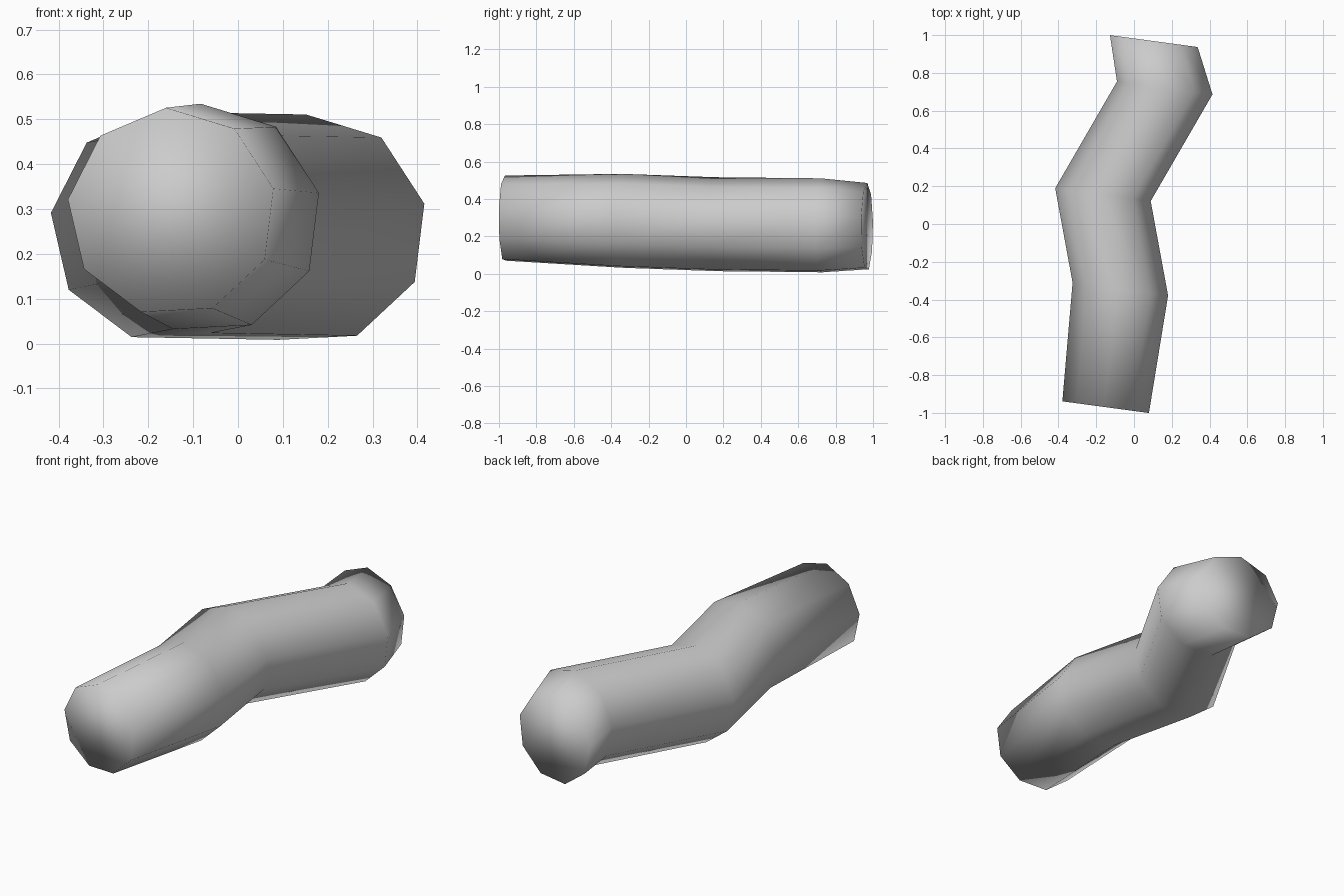
import bpy
import bmesh
from math import cos, sin, radians

cube = bpy.data.objects.get("Cube")
if cube:
    bpy.data.objects.remove(cube, do_unlink=True)

SIDES = 9
START = radians(13)      # angle of the first corner of each ring
SKEW = -0.135            # the rings lean in plan: y shifts with x

# Ring centres (x, y, z) and radius along the bent tube, front to back
RINGS = [
    (-0.148, -0.970, 0.293, 0.233),
    (-0.070, -0.345, 0.278, 0.257),
    (-0.162, 0.155, 0.260, 0.257),
    (0.165, 0.720, 0.254, 0.257),
    (0.107, 0.968, 0.250, 0.236),
]

# Plain grey material
grey = bpy.data.materials.new("plain_grey")
grey.use_nodes = True
colour = (0.6, 0.6, 0.6, 1)
grey.diffuse_color = colour
shader = next(n for n in grey.node_tree.nodes if n.type == "BSDF_PRINCIPLED")
shader.inputs["Base Color"].default_value = colour


def add_ring(bm, x, y, z, radius):
    verts = []
    for i in range(SIDES):
        a = START + radians(360) * i / SIDES
        dx = radius * cos(a)
        verts.append(bm.verts.new((x + dx, y + SKEW * dx, z + radius * sin(a))))
    return verts


# Bent tube: bridge each ring to the next, then cap both ends
bm = bmesh.new()
rings = [add_ring(bm, *r) for r in RINGS]
for near, far in zip(rings, rings[1:]):
    for i in range(SIDES):
        j = (i + 1) % SIDES
        bm.faces.new((near[i], near[j], far[j], far[i]))
bm.faces.new(rings[0])
bm.faces.new(rings[-1])
bmesh.ops.recalc_face_normals(bm, faces=bm.faces)
for face in bm.faces:
    face.smooth = True

mesh = bpy.data.meshes.new("bent_tube")
bm.to_mesh(mesh)
bm.free()
mesh.materials.append(grey)
tube = bpy.data.objects.new("bent_tube", mesh)
bpy.context.collection.objects.link(tube)
